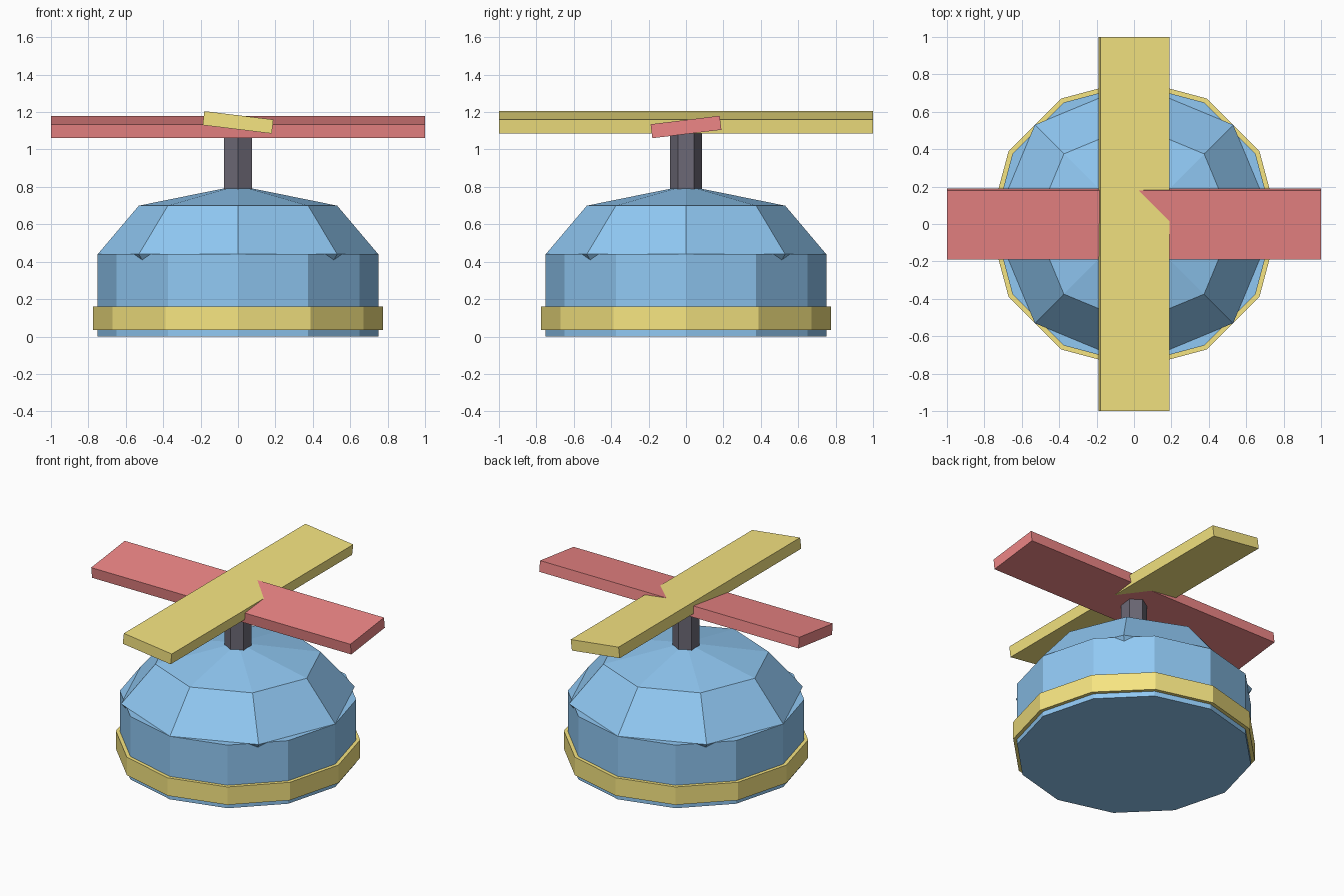
import bpy
from math import radians

if "Cube" in bpy.data.objects:
    bpy.data.objects.remove(bpy.data.objects["Cube"])


def material(name, rgb):
    m = bpy.data.materials.new(name)
    m.diffuse_color = (*rgb, 1)
    m.use_nodes = True
    m.node_tree.nodes["Principled BSDF"].inputs["Base Color"].default_value = m.diffuse_color
    return m


BLUE = material("blue", (0.28, 0.58, 0.90))
YELLOW = material("yellow", (0.92, 0.78, 0.22))
RED = material("red", (0.85, 0.24, 0.24))
GREY = material("dark_grey", (0.15, 0.14, 0.18))


def finish(name, mat):
    ob = bpy.context.object
    ob.name = name
    ob.data.materials.append(mat)
    return ob


def prism(name, sides, radius, z0, z1, mat):
    # Blender's cylinders start with a vertex on the y axis
    bpy.ops.mesh.primitive_cylinder_add(vertices=sides, radius=radius, depth=z1 - z0,
                                        location=(0, 0, (z0 + z1) / 2))
    return finish(name, mat)


def blade(name, size, z, tilt, mat):
    bpy.ops.mesh.primitive_cube_add(size=1, location=(0, 0, z), rotation=tilt)
    ob = finish(name, mat)
    ob.scale = size
    return ob


# Cap: twelve-sided wall with a slightly wider band
prism("cap_wall", 12, 0.75, 0, 0.44, BLUE)
prism("cap_band", 12, 0.775, 0.035, 0.16, YELLOW)

# Crown: squashed eight-sided sphere, corners poke through the wall
bpy.ops.mesh.primitive_uv_sphere_add(segments=8, ring_count=4, radius=0.75, location=(0, 0, 0.44))
finish("cap_crown", BLUE).scale.z = 0.367 / 0.75

# Propeller: hexagonal shaft and two crossed, pitched blades
prism("shaft", 6, 0.085, 0.72, 1.12, GREY)
pitch = radians(7)
blade("blade_side", (2, 0.372, 0.075), 1.12, (pitch, 0, 0), RED)
blade("blade_front", (0.372, 2, 0.075), 1.145, (0, pitch, 0), YELLOW)
